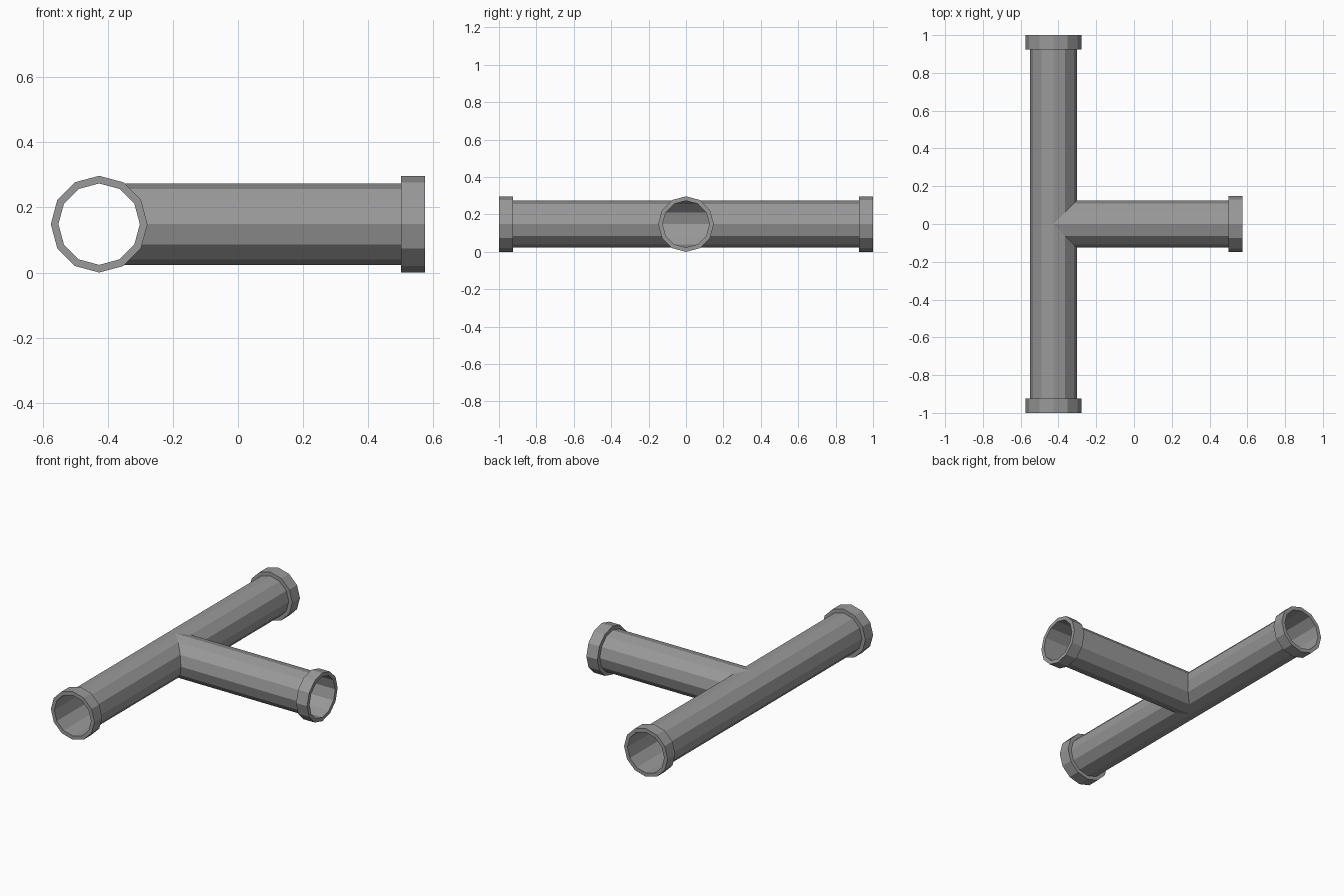
import bpy
import bmesh
from math import sin, cos, pi
from mathutils import Matrix, Vector

SIDES = 12
R_PIPE, R_COLLAR = 0.125, 0.1485
COLLAR_LEN = 0.075
AXIS = Vector((-0.4265, 0, R_COLLAR))   # where the pipe axes cross

cube = bpy.data.objects.get("Cube")
if cube:
    bpy.data.objects.remove(cube)

grey = bpy.data.materials.new("pipe grey")
grey.use_nodes = True
colour = (0.32, 0.32, 0.32, 1)
grey.diffuse_color = colour
grey.node_tree.nodes["Principled BSDF"].inputs["Base Color"].default_value = colour


def finish(bm, name):
    mesh = bpy.data.meshes.new(name)
    bm.to_mesh(mesh)
    bm.free()
    mesh.materials.append(grey)
    obj = bpy.data.objects.new(name, mesh)
    bpy.context.collection.objects.link(obj)
    return obj


def ring(bm, place, radius, along):
    """Ring of vertices around local x; along(c) gives the position on the axis."""
    verts = []
    for i in range(SIDES):
        a = 2 * pi * i / SIDES
        c, s = radius * cos(a), radius * sin(a)
        verts.append(bm.verts.new(place @ Vector((along(c), c, s))))
    return verts


def bridge(bm, a, b):
    for i in range(SIDES):
        j = (i + 1) % SIDES
        bm.faces.new((a[i], a[j], b[j], b[i]))


# Arms: local x runs outwards; for the main run local y faces the branch
move = Matrix.Translation(AXIS)
branch = move
back = move @ Matrix(((0, 1, 0, 0), (1, 0, 0, 0), (0, 0, 1, 0), (0, 0, 0, 1)))
front = move @ Matrix(((0, 1, 0, 0), (-1, 0, 0, 0), (0, 0, 1, 0), (0, 0, 0, 1)))
arms = [
    ("branch_collar", branch, 0.575 - AXIS.x, abs),
    ("back_collar", back, 1.0, lambda c: max(0, c)),
    ("front_collar", front, 1.0, lambda c: max(0, c)),
]

# Tee pipe, mitred where the three arms meet
bm = bmesh.new()
for name, place, length, mitre in arms:
    bridge(bm, ring(bm, place, R_PIPE, mitre),
           ring(bm, place, R_PIPE, lambda c: length - COLLAR_LEN))
bmesh.ops.remove_doubles(bm, verts=bm.verts, dist=0.0005)
seam = [e for e in bm.edges
        if all(abs(v.co.y) < 0.001 and v.co.x < AXIS.x + 0.001 for v in e.verts)]
bmesh.ops.dissolve_edges(bm, edges=seam, use_verts=True)
bmesh.ops.recalc_face_normals(bm, faces=bm.faces)
finish(bm, "tee_pipe")

# Collars: short thick rings around each open end
for name, place, length, mitre in arms:
    bm = bmesh.new()
    inner, outer = length - COLLAR_LEN, length
    loops = [ring(bm, place, r, lambda c: x) for r, x in
             ((R_PIPE, inner), (R_COLLAR, inner), (R_COLLAR, outer), (R_PIPE, outer))]
    for k in range(4):
        bridge(bm, loops[k], loops[(k + 1) % 4])
    bmesh.ops.recalc_face_normals(bm, faces=bm.faces)
    finish(bm, name)
